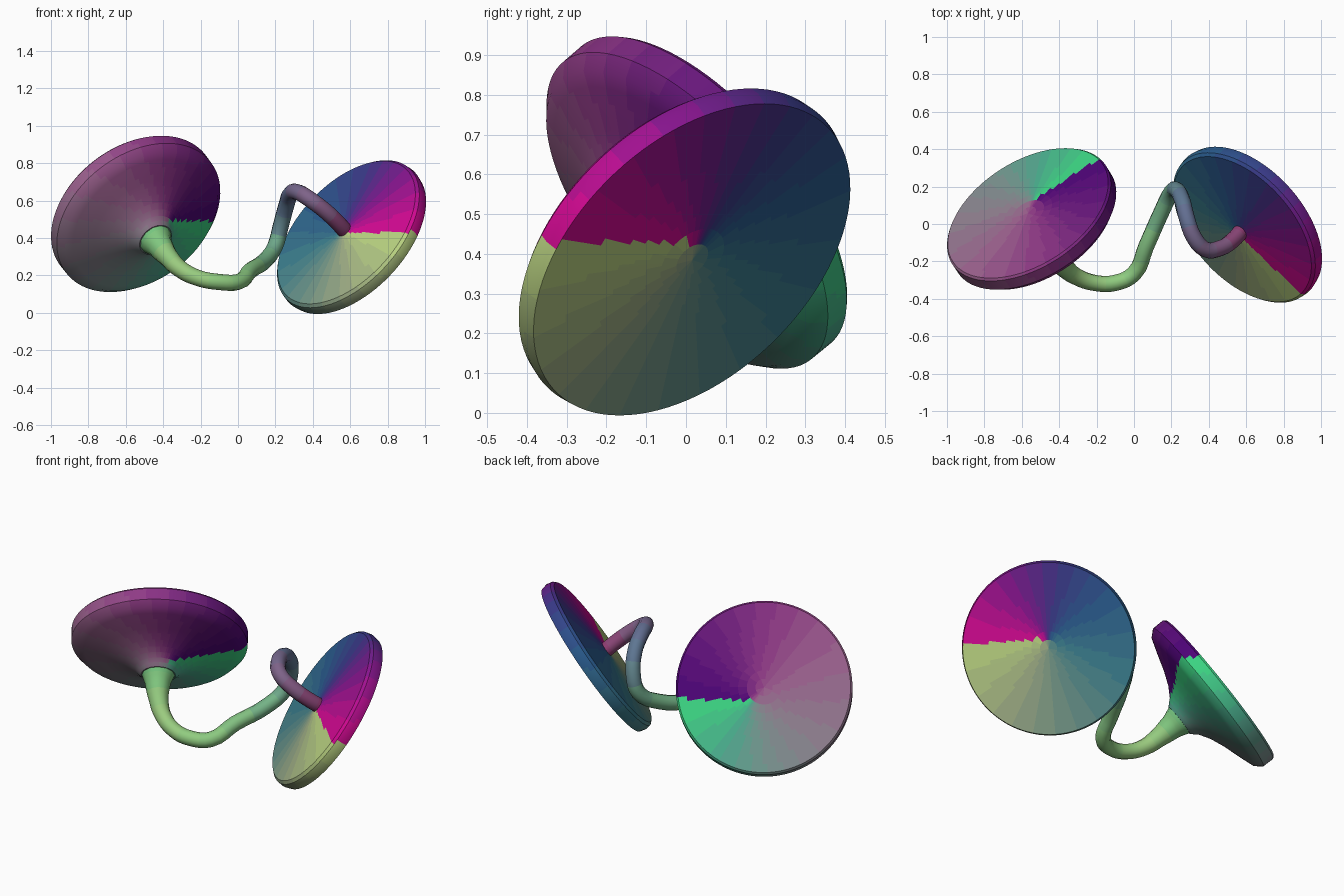
import bpy, bmesh, math
from mathutils import Vector

cube = bpy.data.objects.get("Cube")
if cube:
    bpy.data.objects.remove(cube)

SIDES = 96
SHADES = 24


def material(name, rgb):
    mat = bpy.data.materials.new(name)
    mat.use_nodes = True
    colour = [min(c * 1.1, 1) ** 2.2 for c in rgb] + [1]
    mat.diffuse_color = colour
    bsdf = mat.node_tree.nodes["Principled BSDF"]
    bsdf.inputs["Base Color"].default_value = colour
    bsdf.inputs["Roughness"].default_value = 0.7
    return mat


def add_gradient(mesh, name, stops):
    """Fill the material slots with evenly blended steps between the stops."""
    for i in range(SHADES):
        t = i / (SHADES - 1) * (len(stops) - 1)
        k = min(int(t), len(stops) - 2)
        rgb = Vector(stops[k]).lerp(Vector(stops[k + 1]), t - k)
        mesh.materials.append(material(f"{name}_shade_{i}", rgb))


def link(name, mesh, angle):
    obj = bpy.data.objects.new(name, mesh)
    bpy.context.collection.objects.link(obj)
    bpy.ops.object.select_all(action="DESELECT")
    obj.select_set(True)
    bpy.context.view_layer.objects.active = obj
    bpy.ops.object.shade_smooth_by_angle(angle=math.radians(angle))


def densify(profile, step=0.05):
    """Add evenly spaced points along the long segments of a profile."""
    points = [Vector(p) for p in profile]
    dense = [points[0]]
    for a, b in zip(points, points[1:]):
        n = math.ceil((b - a).length / step)
        dense += [a.lerp(b, i / n) for i in range(1, n + 1)]
    return dense


def turned_part(name, centre, normal, profile, pivot, stops):
    """Spin a (radius, depth) profile; colour it by angle round the pivot."""
    axis = Vector(normal).normalized()
    side = axis.cross(Vector((0, 0, 1))).normalized()
    if side.x < 0:
        side.negate()
    centre = Vector(centre)

    bm = bmesh.new()
    verts = [bm.verts.new(centre + side * r - axis * d)
             for r, d in densify(profile)]
    edges = [bm.edges.new(pair) for pair in zip(verts, verts[1:])]
    bmesh.ops.spin(bm, geom=verts + edges, cent=centre, axis=axis,
                   angle=math.tau, steps=SIDES, use_duplicate=False)
    bmesh.ops.remove_doubles(bm, verts=bm.verts, dist=0.0005)
    bmesh.ops.recalc_face_normals(bm, faces=bm.faces)
    for face in bm.faces:
        p = face.calc_center_median() - centre
        turn = math.atan2(p.z - pivot[1], p.dot(side) - pivot[0]) % math.tau
        face.material_index = min(int(turn / math.tau * SHADES), SHADES - 1)
    mesh = bpy.data.meshes.new(name)
    bm.to_mesh(mesh)
    bm.free()
    add_gradient(mesh, name, stops)
    link(name, mesh, 35)


# Flared bell with a closed flat mouth
turned_part(
    "flared_bell", (-0.567, 0.058, 0.555), (-0.44, 0.685, 0.575),
    [(0, 0), (0.478, 0), (0.488, 0.012), (0.487, 0.08), (0.455, 0.115),
     (0.375, 0.143), (0.275, 0.175), (0.19, 0.21), (0.13, 0.247),
     (0.095, 0.285), (0, 0.285)],
    (0.06, -0.06),
    [(0.28, 0.04, 0.42), (0.38, 0.11, 0.44), (0.5, 0.2, 0.47),
     (0.55, 0.34, 0.5), (0.5, 0.45, 0.5), (0.42, 0.52, 0.5),
     (0.27, 0.6, 0.5), (0.22, 0.75, 0.46)])

# Round plate, slightly raised towards the tube
turned_part(
    "round_plate", (0.58, -0.028, 0.43), (-0.61, -0.55, 0.57),
    [(0, -0.028), (0.15, -0.02), (0.465, 0), (0.48, 0.015),
     (0.485, 0.045), (0.477, 0.078), (0, 0.08)],
    (0, 0),
    [(0.75, 0.06, 0.52), (0.45, 0.1, 0.5), (0.22, 0.2, 0.48),
     (0.16, 0.32, 0.5), (0.22, 0.45, 0.5), (0.38, 0.52, 0.48),
     (0.55, 0.6, 0.47), (0.66, 0.75, 0.46)])

# Bent tube, widening into a throat where it meets the bell
path = [(-0.448, -0.127, 0.4), (-0.418, -0.175, 0.358),
        (-0.37, -0.235, 0.295), (-0.31, -0.28, 0.235),
        (-0.21, -0.315, 0.185), (-0.1, -0.315, 0.165), (0, -0.265, 0.165),
        (0.065, -0.12, 0.225), (0.145, 0.06, 0.28), (0.2, 0.17, 0.36),
        (0.23, 0.18, 0.47), (0.26, 0.12, 0.58), (0.28, 0.04, 0.635),
        (0.32, -0.07, 0.645), (0.38, -0.135, 0.61), (0.46, -0.13, 0.55),
        (0.53, -0.085, 0.485), (0.58, -0.03, 0.43)]
throat = [2.25, 1.65, 1.25, 1.08]
curve = bpy.data.curves.new("tube_path", "CURVE")
curve.dimensions = "3D"
curve.bevel_depth = 0.043
curve.bevel_resolution = 4
curve.use_fill_caps = True
spline = curve.splines.new("BEZIER")
spline.resolution_u = 4
spline.bezier_points.add(len(path) - 1)
for i, point in enumerate(spline.bezier_points):
    point.co = path[i]
    point.radius = throat[i] if i < len(throat) else 1
    point.handle_left_type = point.handle_right_type = "AUTO"
guide = bpy.data.objects.new("tube_guide", curve)
tube = bpy.data.meshes.new_from_object(guide)
tube.name = "bent_tube"
bpy.data.objects.remove(guide)
tube.materials.clear()
add_gradient(tube, "tube", [
    (0.42, 0.7, 0.45), (0.55, 0.72, 0.45), (0.5, 0.72, 0.45),
    (0.4, 0.62, 0.48), (0.33, 0.4, 0.52), (0.45, 0.35, 0.48),
    (0.5, 0.22, 0.4)])
for face in tube.polygons:
    near = min(range(len(path)),
               key=lambda i: (Vector(path[i]) - face.center).length)
    face.material_index = round(near / (len(path) - 1) * (SHADES - 1))
link("bent_tube", tube, 40)
